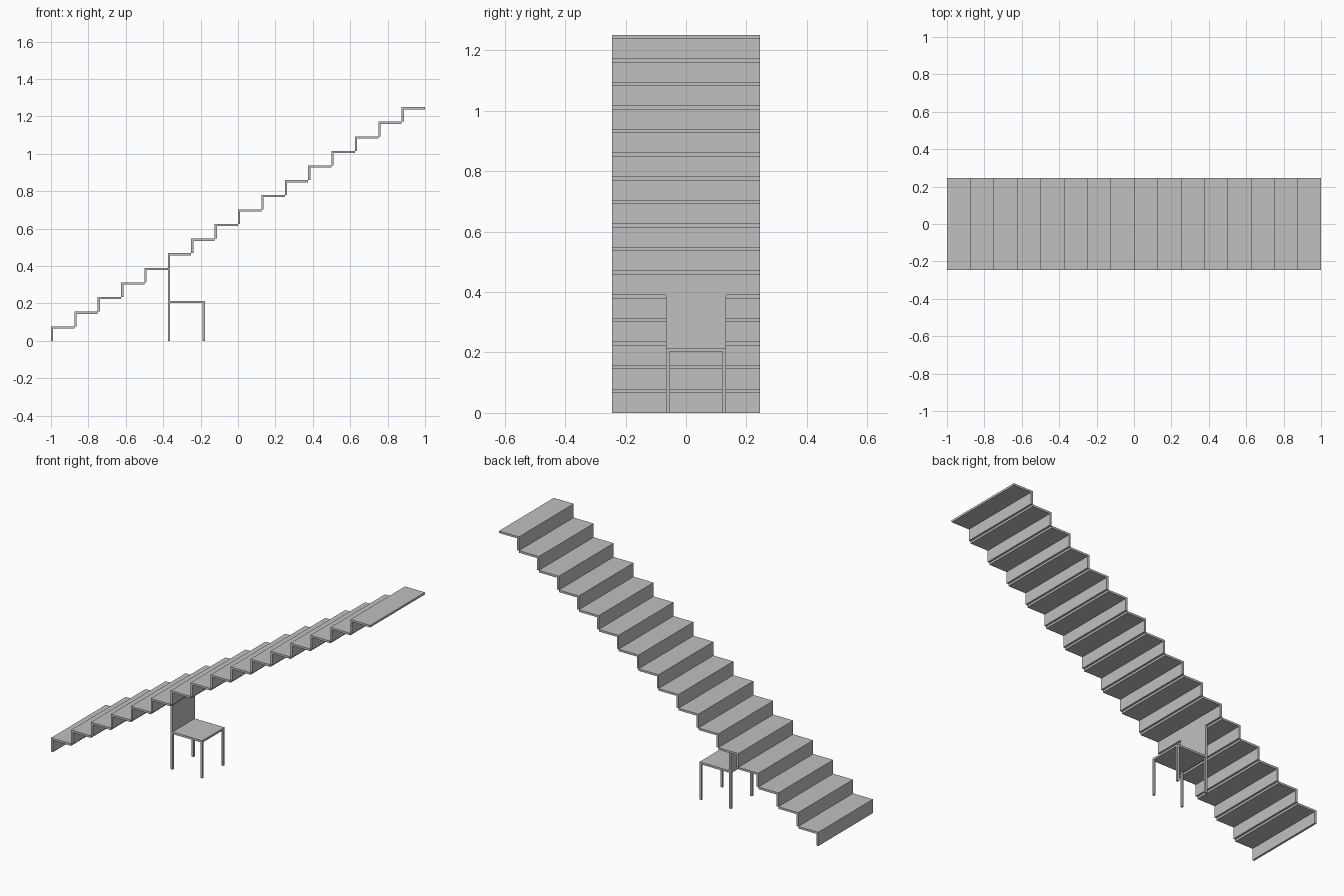
import bpy

if "Cube" in bpy.data.objects:
    bpy.data.objects.remove(bpy.data.objects["Cube"])

grey = bpy.data.materials.new("light grey")
grey.diffuse_color = (0.527, 0.527, 0.527, 1)
grey.use_nodes = True
grey.node_tree.nodes["Principled BSDF"].inputs["Base Color"].default_value = grey.diffuse_color


def box(name, x, y, z):
    """Axis-aligned box from (min, max) ranges."""
    bpy.ops.mesh.primitive_cube_add(
        size=1, location=[(a + b) / 2 for a, b in (x, y, z)])
    ob = bpy.context.object
    ob.name = name
    ob.scale = [b - a for a, b in (x, y, z)]
    bpy.ops.object.transform_apply(location=False, rotation=False, scale=True)
    ob.data.materials.append(grey)
    return ob


STEPS, RUN, RISE, T = 16, 0.125, 1.25 / 16, 0.0117
WIDTH = (-0.245, 0.245)

# Staircase: each riser stands behind the end of the tread below it
for i in range(STEPS):
    x, z = -1 + i * RUN, i * RISE
    box(f"riser_{i + 1}", (x, x + T), WIDTH, (z, z + RISE - T))
    box(f"tread_{i + 1}", (x, x + RUN), WIDTH, (z + RISE - T, z + RISE))

# Chair under the stairs, its back below the sixth riser
X0, X1, Y0, Y1 = -0.375, -0.177, -0.067, 0.132
SEAT, BACK = 0.214, 5 * RISE
box("seat", (X0, X1), (Y0, Y1), (SEAT - T, SEAT))
box("chair_back", (X0, X0 + T), (Y0, Y1), (SEAT, BACK))
for xn, x in (("rear", X0), ("front", X1 - T)):
    for yn, y in (("right", Y0), ("left", Y1 - T)):
        box(f"{xn}_{yn}_leg", (x, x + T), (y, y + T), (0, SEAT - T))
